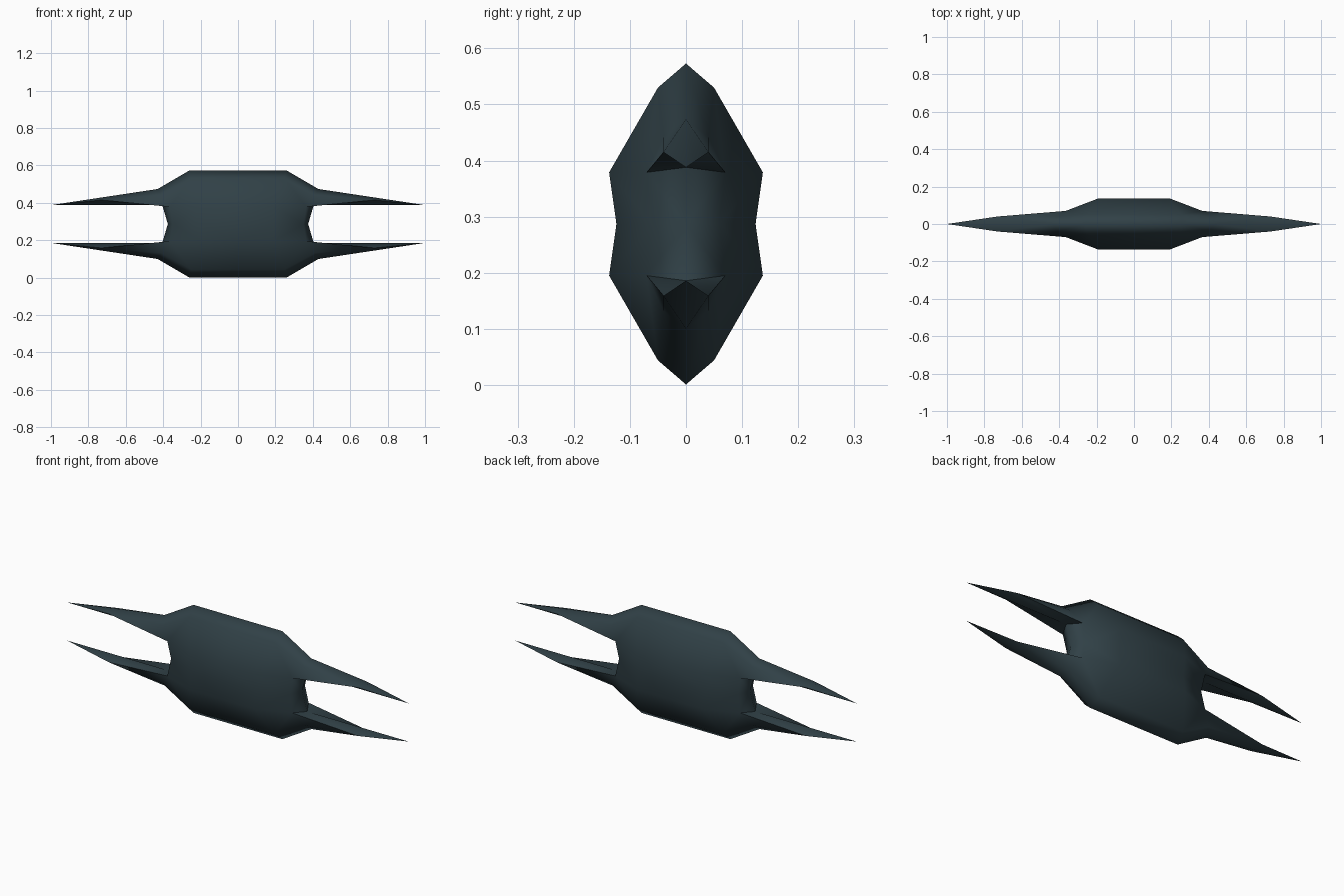
import bpy, bmesh
from mathutils import Vector
from itertools import product

if "Cube" in bpy.data.objects:
    bpy.data.objects.remove(bpy.data.objects["Cube"])

MID = 0.287  # height of the horizontal symmetry plane

# One octant of the hull; z measured from the symmetry plane
P = {
    # centre section
    'T0': (0, 0, .286), 'S0': (0, .05, .243), 'W0': (0, .137, .092), 'M0': (0, .124, 0),
    # end of the straight hull
    'T1': (.26, 0, .286), 'S1': (.25, .05, .243), 'W1': (.19, .137, .092), 'M1': (.19, .124, 0),
    # root of the spike
    'T2': (.43, 0, .187), 'S2': (.41, .04, .155), 'W2': (.365, .07, .092), 'M2': (.35, .06, 0),
    # spike underside, end wall, spike side and tip
    'B': (.405, 0, .101), 'E': (.375, 0, 0), 'C': (.73, .04, .128), 'P': (1, 0, .101),
}
FACES = ["T0 T1 S1 S0", "S0 S1 W1 W0", "W0 W1 M1 M0",
         "T1 T2 S2 S1", "S1 S2 W2 W1", "W1 W2 M2 M1",
         "T2 C S2", "S2 C W2", "T2 P C", "W2 C B", "C P B", "W2 B E M2"]
SHARP = [('W2', 'C'), ('W2', 'B'), ('C', 'P')]

# Mirror the octant in all three directions and weld
bm = bmesh.new()
for sx, sy, sz in product((1, -1), repeat=3):
    v = {k: bm.verts.new((x * sx, y * sy, z * sz + MID)) for k, (x, y, z) in P.items()}
    for f in FACES:
        bm.faces.new([v[k] for k in f.split()])
bmesh.ops.remove_doubles(bm, verts=bm.verts, dist=1e-4)
bmesh.ops.recalc_face_normals(bm, faces=bm.faces)

# Smooth hull with crisp edges under the spikes
for f in bm.faces:
    f.smooth = True


def octant(co):
    return Vector((abs(co.x), abs(co.y), abs(co.z - MID)))


for e in bm.edges:
    a, b = (octant(w.co) for w in e.verts)
    for m, n in SHARP:
        p, q = Vector(P[m]), Vector(P[n])
        if min((a - p).length + (b - q).length, (a - q).length + (b - p).length) < 1e-3:
            e.smooth = False

mesh = bpy.data.meshes.new("spiked_hull")
bm.to_mesh(mesh)
bm.free()
mat = bpy.data.materials.new("dark slate")
mat.diffuse_color = (0.030, 0.052, 0.062, 1)
mat.use_nodes = True
mat.node_tree.nodes["Principled BSDF"].inputs["Base Color"].default_value = mat.diffuse_color
mesh.materials.append(mat)
bpy.context.collection.objects.link(bpy.data.objects.new("spiked_hull", mesh))
